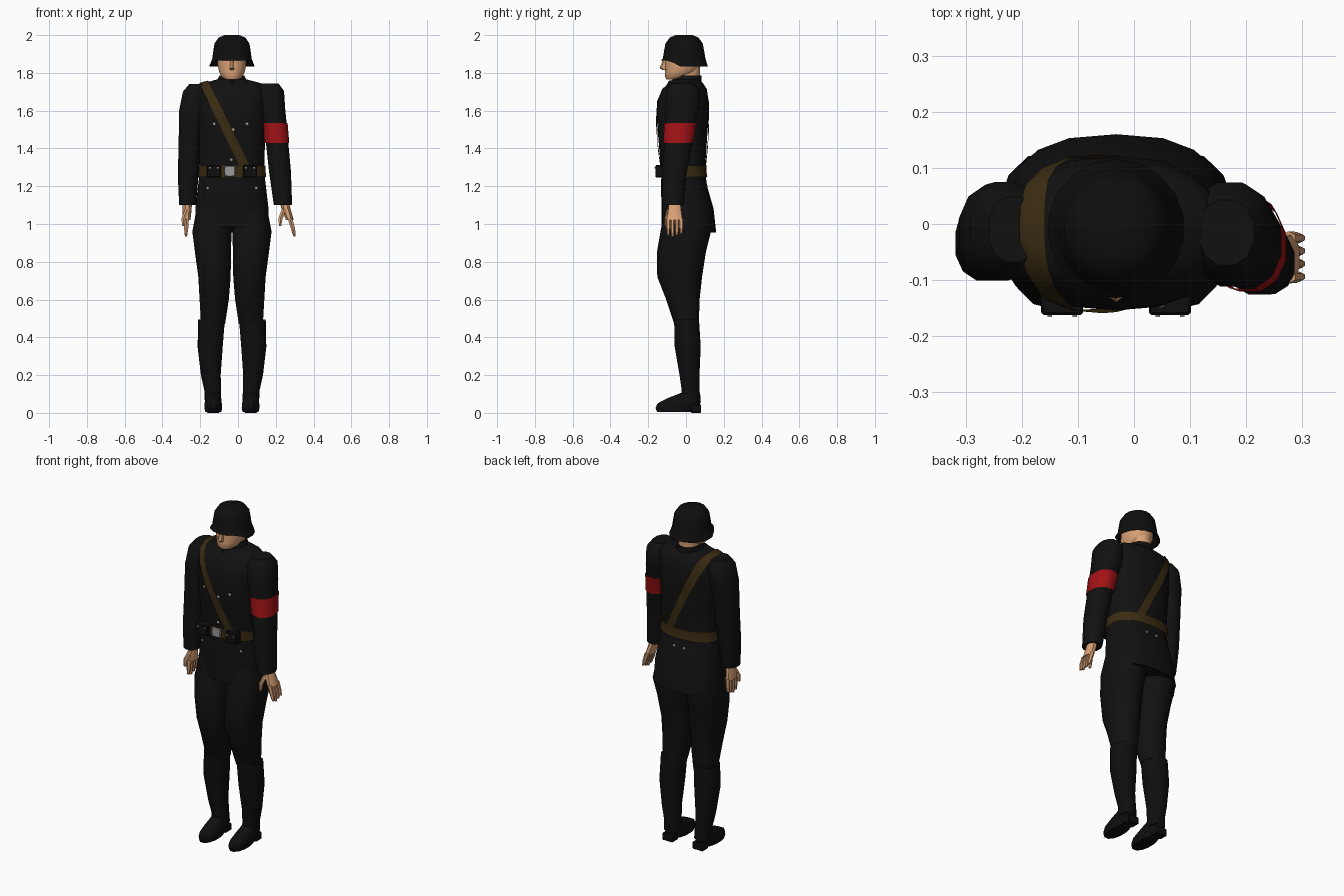
import bpy, bmesh, math
from mathutils import Vector
from mathutils.bvhtree import BVHTree

MID = -0.032  # body centre line


def material(name, rgb):
    m = bpy.data.materials.new(name)
    m.diffuse_color = (*rgb, 1)
    return m


BLACK = material("black cloth", (0.0055, 0.0055, 0.0058))
LEATHER = material("black leather", (0.0045, 0.0045, 0.005))
BROWN = material("brown leather", (0.042, 0.025, 0.006))
RED = material("red cloth", (0.36, 0.006, 0.008))
SKIN = material("skin", (0.70, 0.36, 0.18))
STEEL = material("grey metal", (0.32, 0.32, 0.32))


def finish(name, bm, mat):
    bmesh.ops.recalc_face_normals(bm, faces=bm.faces)
    me = bpy.data.meshes.new(name)
    bm.to_mesh(me)
    bm.free()
    me.materials.append(mat)
    ob = bpy.data.objects.new(name, me)
    bpy.context.collection.objects.link(ob)
    return ob


def loft(name, rings, mat, n=14, p=2.0):
    """Skin super-ellipse rings given as (cx, cy, z, rx, ry)."""
    bm = bmesh.new()
    loops = []
    for cx, cy, z, rx, ry in rings:
        loop = []
        for i in range(n):
            a = 2 * math.pi * (i + 0.5) / n
            c, s = math.cos(a), math.sin(a)
            x = math.copysign(abs(c) ** (2 / p), c) * rx
            y = math.copysign(abs(s) ** (2 / p), s) * ry
            loop.append(bm.verts.new((cx + x, cy + y, z)))
        loops.append(loop)
    for a, b in zip(loops, loops[1:]):
        for i in range(n):
            j = (i + 1) % n
            bm.faces.new((a[i], a[j], b[j], b[i]))
    bm.faces.new(loops[0])
    bm.faces.new(loops[-1])
    return finish(name, bm, mat)


def band(name, source, mat, planes, grow):
    """Inflated copy of a part, kept only behind each (point, normal) plane."""
    bm = bmesh.new()
    bm.from_mesh(source.data)
    bm.normal_update()
    for v, nrm in [(v, v.normal.copy()) for v in bm.verts]:
        v.co += nrm * grow
    for co, no in planes:
        bmesh.ops.bisect_plane(bm, geom=bm.verts[:] + bm.edges[:] + bm.faces[:],
                               plane_co=co, plane_no=no, clear_outer=True)
    return finish(name, bm, mat)


def level(lo, hi):
    return [((0, 0, lo), (0, 0, -1)), ((0, 0, hi), (0, 0, 1))]


def box(name, centre, size, mat, bevel=0.0):
    bm = bmesh.new()
    bmesh.ops.create_cube(bm, size=1)
    for v in bm.verts:
        v.co = Vector(centre) + Vector(v.co[i] * size[i] for i in range(3))
    if bevel:
        bmesh.ops.bevel(bm, geom=bm.edges[:], offset=bevel, segments=1, affect='EDGES')
    return finish(name, bm, mat)


# Jacket: hem, waist, chest and sloping shoulders
jacket = loft("jacket", [
    (MID, 0.015, 0.985, 0.198, 0.145), (MID, 0.008, 1.08, 0.196, 0.138),
    (MID, -0.01, 1.20, 0.182, 0.122), (MID, -0.015, 1.28, 0.172, 0.115),
    (MID, -0.017, 1.40, 0.176, 0.125), (MID, -0.018, 1.55, 0.182, 0.136),
    (MID, -0.016, 1.65, 0.185, 0.136), (MID, -0.008, 1.715, 0.185, 0.118),
    (MID, 0.0, 1.742, 0.168, 0.092), (MID, 0.0, 1.765, 0.08, 0.07)], BLACK, 18, 2.5)
tree = BVHTree.FromObject(jacket, bpy.context.evaluated_depsgraph_get())


def surface_y(x, z, side=-1):
    hit = tree.ray_cast(Vector((x, side, z)), Vector((0, -side, 0)))[0]
    return hit.y if hit else side * 0.1


# Longer hem at the back
for v in jacket.data.vertices:
    if v.co.z < 1.0 and v.co.y > 0.05:
        v.co.z -= 0.03

# Belt and diagonal shoulder strap cut from the jacket shape
band("belt", jacket, BROWN, level(1.25, 1.31), 0.008)
mid, nrm = Vector((-0.066, 0, 1.515)), Vector((0.41, 0, 0.2)).normalized()
band("shoulder_strap", jacket, BROWN,
     [(mid + nrm * 0.024, nrm), (mid - nrm * 0.024, -nrm), ((0, 0, 1.29), (0, 0, -1))], 0.007)

# Buckle, pouches and buttons
box("buckle", (-0.043, -0.142, 1.28), (0.055, 0.012, 0.055), STEEL, 0.003)
for px in (-0.128, 0.064):
    box("belt_pouch", (px, -0.14, 1.28), (0.075, 0.045, 0.065), LEATHER, 0.005)
    for k in (-0.022, 0.022):
        box("pouch_stud", (px + k, -0.164, 1.297), (0.008, 0.004, 0.008), STEEL)
for bx, bz, side in [(-0.125, 1.53, -1), (-0.025, 1.50, -1), (0.047, 1.53, -1), (-0.036, 1.34, -1),
                     (-0.16, 1.19, -1), (0.095, 1.19, -1), (-0.065, 1.20, 1), (0.0, 1.20, 1)]:
    bm = bmesh.new()
    bmesh.ops.create_icosphere(bm, subdivisions=1, radius=0.009)
    for v in bm.verts:
        v.co = Vector((bx + v.co.x, surface_y(bx, bz, side) + v.co.y * 0.6, bz + v.co.z))
    finish("button", bm, STEEL)

# Collar with two lapel points, and tie
loft("collar", [(MID, 0.0, 1.735, 0.09, 0.085), (MID, 0.008, 1.765, 0.078, 0.074),
                (MID, 0.016, 1.785, 0.068, 0.066)], BLACK, 14)
for s in (-1, 1):
    bm = bmesh.new()
    pts = [(0.008, -0.09, 1.755), (0.06, -0.06, 1.77), (0.075, -0.10, 1.725), (0.04, -0.128, 1.695)]
    fs = [bm.verts.new((MID + s * x, y, z)) for x, y, z in pts]
    face = bm.faces.new(fs)
    bmesh.ops.solidify(bm, geom=[face], thickness=0.008)
    finish("collar_point", bm, BLACK)
loft("tie", [(MID, -0.118, 1.66, 0.02, 0.016), (MID, -0.098, 1.72, 0.014, 0.014),
             (MID, -0.075, 1.76, 0.018, 0.014)], LEATHER, 6)

# Sleeves, built shoulder to cuff
right_sleeve = loft("right_sleeve", [
    (0.165, -0.015, 1.745, 0.05, 0.06), (0.17, -0.015, 1.705, 0.076, 0.092),
    (0.176, -0.02, 1.60, 0.077, 0.094), (0.194, -0.03, 1.53, 0.066, 0.083),
    (0.208, -0.042, 1.42, 0.061, 0.076), (0.222, -0.06, 1.28, 0.06, 0.068),
    (0.238, -0.068, 1.10, 0.05, 0.058)], BLACK, 12, 2.2)
loft("left_sleeve", [
    (-0.215, -0.01, 1.74, 0.045, 0.06), (-0.226, -0.01, 1.70, 0.068, 0.088),
    (-0.244, -0.015, 1.60, 0.07, 0.088), (-0.252, -0.02, 1.50, 0.063, 0.08),
    (-0.257, -0.025, 1.40, 0.06, 0.075), (-0.264, -0.035, 1.25, 0.056, 0.068),
    (-0.267, -0.045, 1.10, 0.046, 0.056)], BLACK, 12, 2.2)
band("red_armband", right_sleeve, RED, level(1.43, 1.535), 0.005)

# Hands: palm, four fingers and a thumb
for side, wx, wy, lean in (("right", 0.245, -0.06, 0.03), ("left", -0.268, -0.04, -0.004)):
    loft(side + "_palm", [(wx, wy, 1.12, 0.026, 0.032), (wx + lean * 0.3, wy, 1.08, 0.026, 0.036),
                          (wx + lean, wy, 1.02, 0.022, 0.045)], SKIN, 8)
    for k in range(4):
        fy = wy - 0.034 + k * 0.023
        tip = 0.935 + 0.008 * abs(k - 1)
        loft(side + "_finger", [(wx + lean, fy, 1.03, 0.014, 0.012),
                                (wx + lean * 1.5, fy, 0.98, 0.013, 0.011),
                                (wx + lean * 1.8, fy, tip, 0.007, 0.007)], SKIN, 6)
    loft(side + "_thumb", [(wx, wy - 0.025, 1.08, 0.014, 0.014),
                           (wx - 0.02, wy - 0.042, 1.03, 0.013, 0.013),
                           (wx - 0.022, wy - 0.046, 0.99, 0.007, 0.007)], SKIN, 6)

# Breeches, boots and heels, one pair per side
for side, s in (("left", -1), ("right", 1)):
    def limb(rows):  # rows: outer x, inner x, front y, back y, z
        return [(MID + s * (o + i) / 2, (f + b) / 2, z, (o - i) / 2, (b - f) / 2)
                for o, i, f, b, z in rows]
    loft(side + "_breeches", limb([
        (0.185, 0.0, -0.11, 0.11, 1.10), (0.212, 0.0, -0.135, 0.132, 0.96),
        (0.198, 0.003, -0.154, 0.105, 0.85), (0.18, 0.005, -0.152, 0.085, 0.72),
        (0.173, 0.015, -0.105, 0.072, 0.60), (0.165, 0.035, -0.062, 0.068, 0.47)]), BLACK, 14, 2.3)
    loft(side + "_boot", limb([
        (0.181, 0.035, -0.065, 0.071, 0.495), (0.184, 0.047, -0.062, 0.08, 0.35),
        (0.166, 0.058, -0.036, 0.073, 0.20), (0.148, 0.056, -0.024, 0.073, 0.12),
        (0.145, 0.055, -0.03, 0.08, 0.06)]), LEATHER, 12, 2.2)
    loft(side + "_shoe", limb([
        (0.142, 0.055, -0.155, 0.03, 0.004), (0.147, 0.05, -0.165, 0.06, 0.025),
        (0.146, 0.052, -0.155, 0.08, 0.05), (0.142, 0.058, -0.10, 0.08, 0.078),
        (0.138, 0.062, -0.03, 0.076, 0.105)]), LEATHER, 12, 2.2)
    box(side + "_heel", (MID + s * 0.1, 0.053, 0.022), (0.07, 0.055, 0.044), LEATHER, 0.005)

# Head: neck, face and nose
loft("neck", [(MID, 0.015, 1.72, 0.055, 0.06), (MID, 0.012, 1.84, 0.058, 0.065)], SKIN, 12)
loft("face", [(MID, -0.065, 1.765, 0.035, 0.038), (MID, -0.05, 1.778, 0.056, 0.06),
              (MID, -0.025, 1.805, 0.069, 0.085), (MID, -0.015, 1.84, 0.077, 0.095),
              (MID, -0.012, 1.90, 0.078, 0.096)], SKIN, 14, 2.2)
loft("nose", [(MID, -0.112, 1.815, 0.011, 0.012), (MID, -0.12, 1.826, 0.014, 0.02),
              (MID, -0.108, 1.87, 0.009, 0.014)], SKIN, 6)

# Helmet: dome flaring to a rim that rises over the face, with a hollow underside
helmet = loft("helmet", [
    (MID, -0.01, 2.0, 0.04, 0.045), (MID, -0.01, 1.987, 0.072, 0.076),
    (MID, -0.01, 1.955, 0.094, 0.099), (MID, -0.01, 1.905, 0.102, 0.108),
    (MID, -0.01, 1.875, 0.106, 0.113), (MID, -0.008, 1.834, 0.122, 0.124),
    (MID, -0.008, 1.836, 0.115, 0.117), (MID, -0.008, 1.88, 0.092, 0.1)], LEATHER, 18)
for v in helmet.data.vertices:
    if v.co.z < 1.86 and v.co.y < -0.03:
        v.co.z += 0.032 * min(1, (-0.03 - v.co.y) / 0.06)

# Smooth shading with sharp creases kept
for ob in bpy.context.scene.objects:
    ob.select_set(True)
    bpy.context.view_layer.objects.active = ob
bpy.ops.object.shade_smooth_by_angle(angle=math.radians(40))
